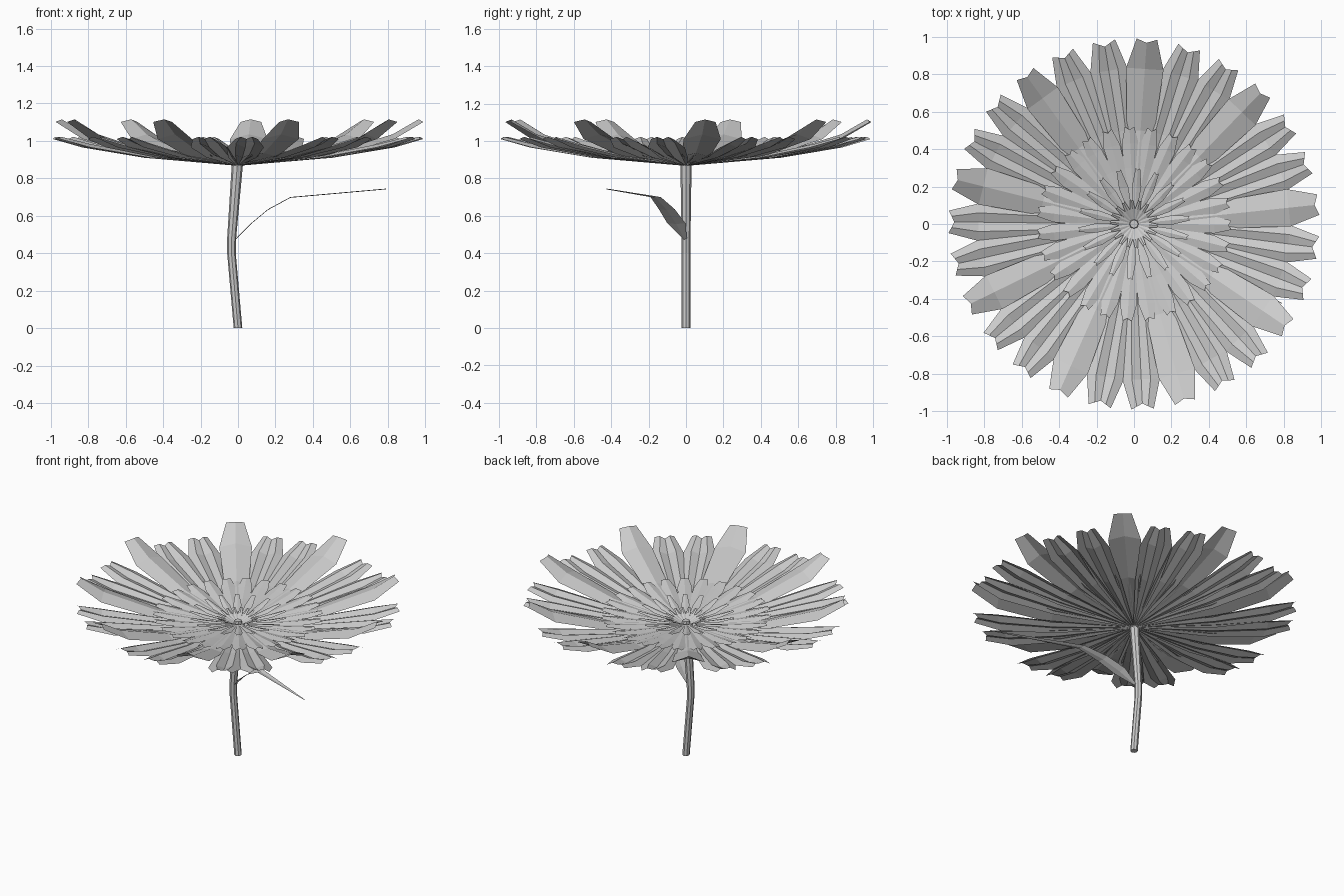
import bpy, bmesh, math
from mathutils import Vector, Matrix

cube = bpy.data.objects.get("Cube")
if cube:
    bpy.data.objects.remove(cube, do_unlink=True)

grey = bpy.data.materials.new("plain_grey")
grey.use_nodes = True
grey.diffuse_color = (0.6, 0.6, 0.6, 1)
grey.node_tree.nodes["Principled BSDF"].inputs["Base Color"].default_value = (0.6, 0.6, 0.6, 1)


def finish(name, bm):
    """Turn a bmesh into a flat shaded object."""
    mesh = bpy.data.meshes.new(name)
    bm.to_mesh(mesh)
    bm.free()
    mesh.materials.append(grey)
    obj = bpy.data.objects.new(name, mesh)
    bpy.context.collection.objects.link(obj)
    return obj


def skin(bm, rows):
    """Bridge rows of points with faces."""
    verts = [[bm.verts.new(p) for p in row] for row in rows]
    for a, b in zip(verts, verts[1:]):
        for i in range(len(a) - 1):
            bm.faces.new((a[i], b[i], b[i + 1], a[i + 1]))


def petal(bm, angle, stations, pleats, notch):
    """Folded strip along a radius; stations are (radius, height, half width)."""
    turn = Matrix.Rotation(math.radians(angle), 3, 'Z')
    rows = []
    for k, (r, z, half) in enumerate(stations):
        row = []
        for i, drop in enumerate(pleats):
            side = 1 - 2 * i / (len(pleats) - 1)
            tip = notch * (1 - abs(side)) if k == len(stations) - 1 else 0
            row.append(turn @ Vector((r - tip, -side * half, z - drop * half)))
        rows.append(row)
    skin(bm, rows)


def ring(name, angles, stations, pleats, notch):
    bm = bmesh.new()
    for angle in angles:
        petal(bm, angle, stations, pleats, notch)
    return finish(name, bm)


RIDGE = (0.25, 0, 0.25)
PLEAT = (0.2, 0, 0.2, 0, 0.2)
START = 6
STEP = 40

# Nine broad raised petals
ring("raised_petals", [START + STEP * k for k in range(9)],
     [(0.02, 0.88, 0.008), (0.5, 0.935, 0.075), (0.83, 1.035, 0.1), (0.99, 1.115, 0.055)],
     RIDGE, 0.02)

# Two lower petals in every gap
ring("lower_petals", [START + STEP * (k + s / 3) for k in range(9) for s in (1, 2)],
     [(0.02, 0.87, 0.008), (0.5, 0.925, 0.075), (0.83, 0.985, 0.1), (0.99, 1.022, 0.06)],
     PLEAT, 0.03)

# Shorter inner petals, layered towards the middle
ring("inner_petals", [START + STEP * (k / 3 + 1 / 6) for k in range(27)],
     [(0.02, 0.88, 0.006), (0.3, 0.915, 0.04), (0.43, 0.935, 0.045), (0.52, 0.95, 0.025)],
     RIDGE, 0.015)
ring("short_petals", [START + STEP * k / 2 for k in range(18)],
     [(0.02, 0.885, 0.005), (0.2, 0.92, 0.025), (0.3, 0.945, 0.012)],
     RIDGE, 0.01)
ring("centre_petals", [START + STEP * (k / 2 + 1 / 4) for k in range(18)],
     [(0.015, 0.885, 0.003), (0.08, 0.915, 0.014), (0.13, 0.935, 0.008)],
     RIDGE, 0.005)

# Small button in the middle
bm = bmesh.new()
bmesh.ops.create_cone(bm, cap_ends=True, segments=8, radius1=0.03, radius2=0.022,
                      depth=0.04, matrix=Matrix.Translation((0, 0, 0.885)))
finish("flower_centre", bm)

# Bent stem
bm = bmesh.new()
SIDES = 8
rows = []
for x, z, radius in [(0, 0, 0.023), (-0.035, 0.4, 0.023), (-0.034, 0.48, 0.024), (-0.003, 0.88, 0.03)]:
    rows.append([(x + radius * math.cos(math.tau * i / SIDES),
                  radius * math.sin(math.tau * i / SIDES), z) for i in range(SIDES + 1)])
skin(bm, rows)
bmesh.ops.remove_doubles(bm, verts=bm.verts, dist=0.0001)
bmesh.ops.holes_fill(bm, edges=bm.edges, sides=SIDES)
bmesh.ops.recalc_face_normals(bm, faces=bm.faces)
finish("stem", bm)

# Single pointed leaf; rows are (x, z, near y, far y)
bm = bmesh.new()
skin(bm, [[(x, near, z), (x, (near + far) / 2, z - 0.004), (x, far, z)] for x, z, near, far in [
    (-0.015, 0.475, -0.015, 0.005), (0.07, 0.56, -0.1, -0.003), (0.16, 0.635, -0.145, -0.06),
    (0.28, 0.7, -0.19, -0.135), (0.79, 0.745, -0.426, -0.422)]])
finish("leaf", bm)
